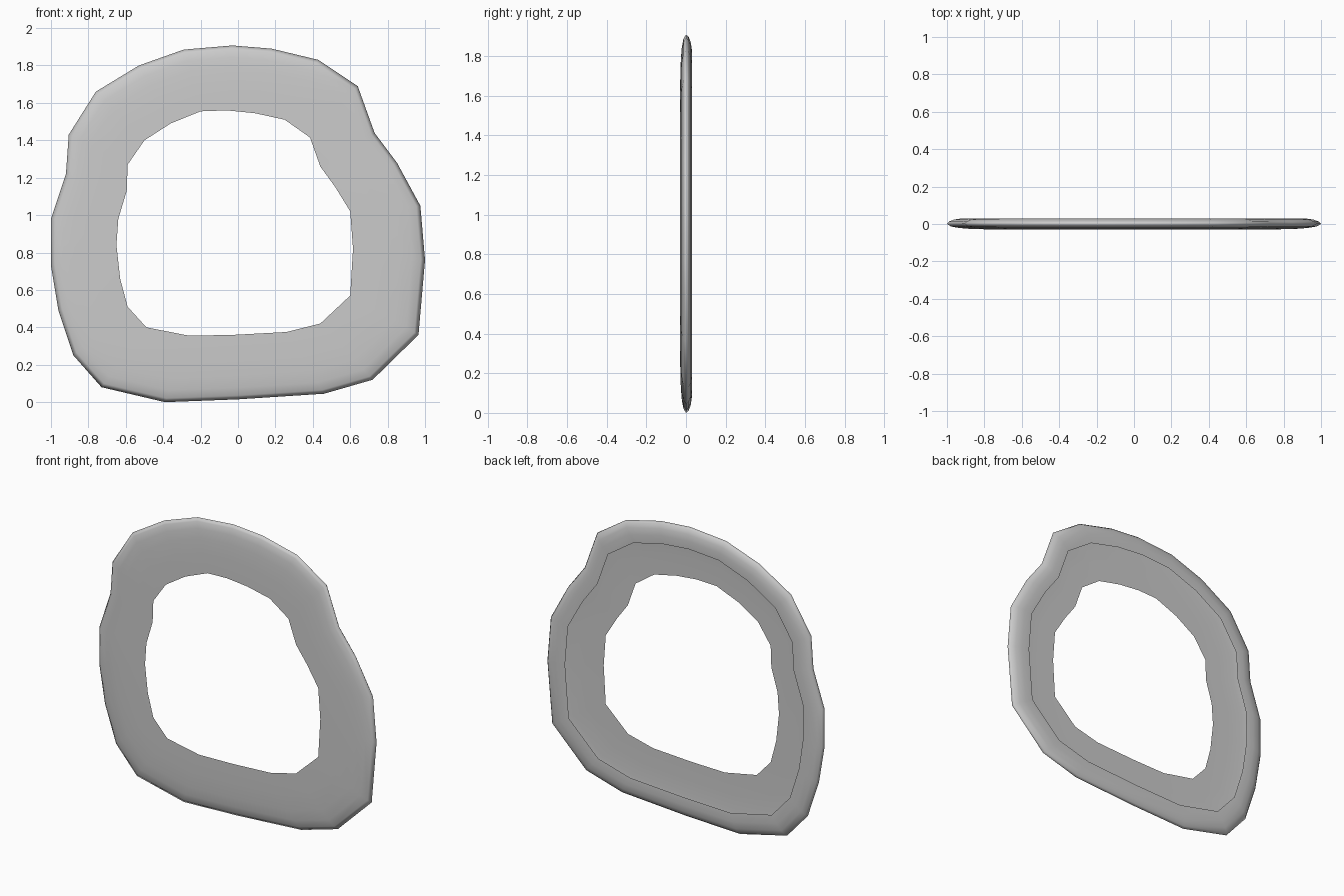
import bpy

# Outer rim and hole outlines, matched point for point (x, z), clockwise from the top
OUTER = [(-.03, 1.907), (.18, 1.89), (.43, 1.83), (.64, 1.69), (.73, 1.44), (.85, 1.28),
         (.975, 1.05), (1, .76), (.965, .36), (.72, .12), (.46, .045), (0, .015),
         (-.39, 0), (-.73, .08), (-.88, .25), (-.96, .49), (-1, .73), (-1, .98),
         (-.92, 1.22), (-.905, 1.43), (-.76, 1.66), (-.53, 1.80), (-.29, 1.885)]
INNER = [(-.06, 1.56), (.09, 1.545), (.25, 1.51), (.385, 1.415), (.44, 1.26), (.52, 1.15),
         (.60, 1.02), (.615, .82), (.60, .57), (.44, .42), (.26, .375), (-.02, .36),
         (-.26, .355), (-.49, .40), (-.59, .51), (-.63, .66), (-.65, .84), (-.64, .98),
         (-.595, 1.13), (-.59, 1.27), (-.50, 1.40), (-.36, 1.49), (-.20, 1.555)]

# Cross-section: (fraction from rim to hole, y) - front sheet rolling over the rim to a back lip
PROFILE = [(1, -.03), (.65, -.029), (.35, -.026), (.18, -.021), (.06, -.013), (0, 0),
           (.03, .013), (.11, .024), (.23, .03), (.38, .028)]

n = len(OUTER)
verts = [(ox + (ix - ox) * t, y, oz + (iz - oz) * t)
         for t, y in PROFILE
         for (ox, oz), (ix, iz) in zip(OUTER, INNER)]
faces = [(r * n + i, r * n + (i + 1) % n, (r + 1) * n + (i + 1) % n, (r + 1) * n + i)
         for r in range(len(PROFILE) - 1) for i in range(n)]

# Open rolled ring
mesh = bpy.data.meshes.new("rolled_ring")
mesh.from_pydata(verts, [], faces)
if mesh.polygons[0].normal.y > 0:
    mesh.flip_normals()
mesh.shade_smooth()
ring = bpy.data.objects.new("rolled_ring", mesh)
bpy.context.collection.objects.link(ring)
